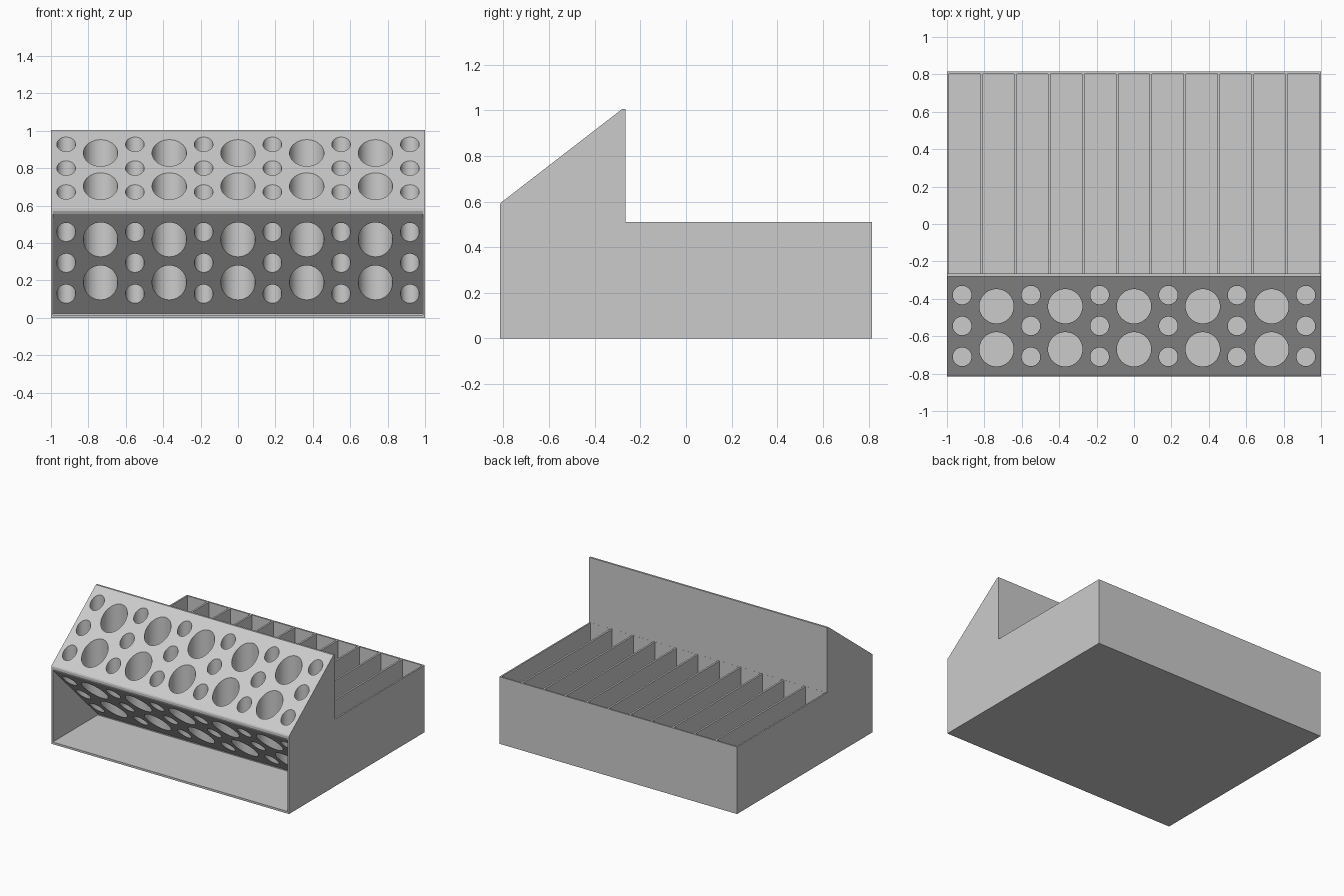
import bpy, bmesh, math
from mathutils import Matrix

cube = bpy.data.objects.get("Cube")
if cube:
    bpy.data.objects.remove(cube, do_unlink=True)

# One plain grey for the whole rack
grey = bpy.data.materials.new("plain grey")
grey.use_nodes = True
colour = (0.6, 0.6, 0.6, 1)
grey.diffuse_color = colour
grey.node_tree.nodes["Principled BSDF"].inputs["Base Color"].default_value = colour


def make_object(name, bm):
    bmesh.ops.recalc_face_normals(bm, faces=bm.faces)
    mesh = bpy.data.meshes.new(name)
    bm.to_mesh(mesh)
    bm.free()
    mesh.materials.append(grey)
    obj = bpy.data.objects.new(name, mesh)
    bpy.context.collection.objects.link(obj)
    return obj


def prism(name, profile, half_width):
    """Extrude a (y, z) profile along x."""
    bm = bmesh.new()
    face = bm.faces.new([bm.verts.new((-half_width, y, z)) for y, z in profile])
    moved = bmesh.ops.extrude_face_region(bm, geom=[face])["geom"]
    verts = [v for v in moved if isinstance(v, bmesh.types.BMVert)]
    bmesh.ops.translate(bm, verts=verts, vec=(2 * half_width, 0, 0))
    return make_object(name, bm)


def carve(target, cutter):
    cutter.hide_render = True
    mod = target.modifiers.new("carve", "BOOLEAN")
    mod.operation = "DIFFERENCE"
    mod.solver = "EXACT"
    mod.object = cutter
    bpy.context.view_layer.objects.active = target
    bpy.ops.object.modifier_apply(modifier=mod.name)
    bpy.data.objects.remove(cutter, do_unlink=True)


WALL, FLOOR = 0.012, 0.016
FRONT, STEP, BACK = -0.815, -0.265, 0.815

# Solid body: sloped block in front, low tray behind
rack = prism("rack_body", [
    (FRONT, 0), (FRONT, 0.586), (-0.811, 0.595), (-0.28, 1.005),
    (STEP, 1.005), (STEP, 0.51), (BACK, 0.51), (BACK, 0)], 1.0)

# Open space under the sloped block
carve(rack, prism("front_opening", [
    (-0.95, FLOOR), (-0.276, FLOOR), (-0.276, 0.024), (-0.808, 0.556),
    (FRONT, 0.57), (-0.95, 0.57)], 1 - WALL))

# Row of long slots in the tray
SLOTS, PITCH, DIVIDER = 11, 0.181, 0.014
bm = bmesh.new()
y0, y1 = STEP + 0.0005, BACK - WALL
for i in range(SLOTS):
    x = (i - (SLOTS - 1) / 2) * PITCH
    place = Matrix.Translation((x, (y0 + y1) / 2, FLOOR + 0.4))
    size = Matrix.Diagonal((PITCH - DIVIDER, y1 - y0, 0.8, 1))
    bmesh.ops.create_cube(bm, size=1, matrix=place @ size)
carve(rack, make_object("tray_slots", bm))

# Upright round holes: columns of two large and three small
bm = bmesh.new()
SPACING = 0.3675


def hole_column(x, ys, radius):
    for y in ys:
        bmesh.ops.create_cone(bm, cap_ends=True, segments=40, radius1=radius,
                              radius2=radius, depth=1.2,
                              matrix=Matrix.Translation((x, y, 0.64)))


for i in range(5):
    hole_column((i - 2) * SPACING, (-0.44, -0.67), 0.092)
for i in range(6):
    hole_column((i - 2.5) * SPACING, (-0.38, -0.545, -0.71), 0.05)
carve(rack, make_object("round_holes", bm))

# Smooth hole walls, crisp flat panels
bpy.ops.object.select_all(action="DESELECT")
rack.select_set(True)
bpy.context.view_layer.objects.active = rack
bpy.ops.object.shade_smooth_by_angle(angle=math.radians(15))
